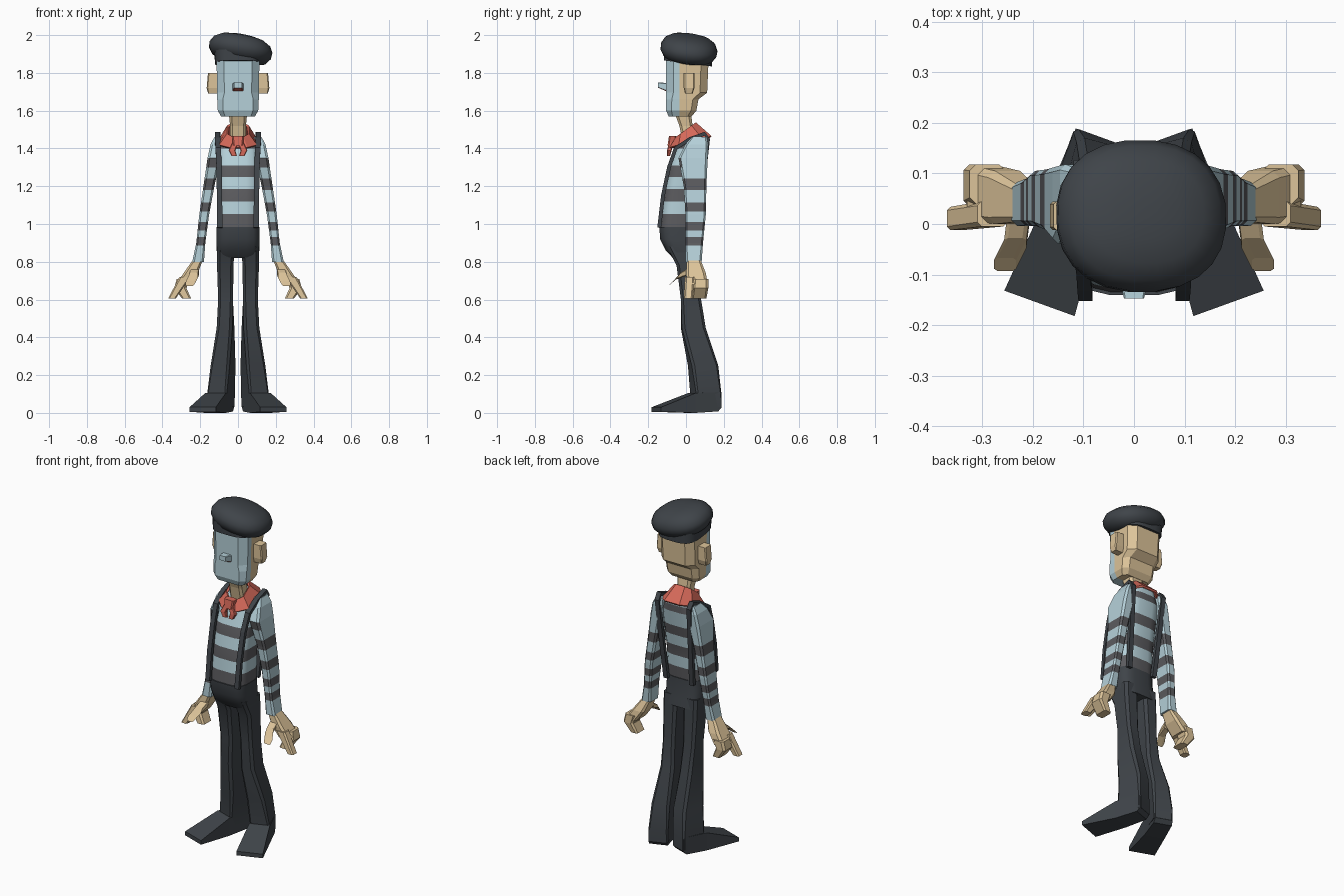
import bpy, bmesh, math
from mathutils import Vector, Matrix

cube = bpy.data.objects.get("Cube")
if cube:
    bpy.data.objects.remove(cube, do_unlink=True)


def material(name, rgb):
    m = bpy.data.materials.new(name)
    m.use_nodes = True
    m.diffuse_color = (*rgb, 1)
    m.node_tree.nodes["Principled BSDF"].inputs["Base Color"].default_value = (*rgb, 1)
    return m


CLOTH = material("charcoal cloth", (0.05, 0.058, 0.067))
STRIPE = material("grey stripe", (0.105, 0.105, 0.113))
PALE = material("pale blue", (0.46, 0.63, 0.69))
SKIN = material("skin", (0.72, 0.55, 0.32))
RED = material("scarf red", (0.66, 0.14, 0.10))


def ring(c, hx, hy, cut=0.35, tilt=0, turn=0, sides=0):
    """Chamfered box section, or a rounded one when sides is given."""
    if sides:
        pts = []
        for i in range(sides):
            a = math.tau * (i + 0.5) / sides
            ca, sa = math.cos(a), math.sin(a)
            pts.append((math.copysign(abs(ca) ** cut, ca) * hx,
                        math.copysign(abs(sa) ** cut, sa) * hy))
    else:
        k = min(hx, hy) * cut
        pts = [(hx, k - hy), (hx, hy - k), (hx - k, hy), (k - hx, hy),
               (-hx, hy - k), (-hx, k - hy), (k - hx, -hy), (hx - k, -hy)]
    rot = Matrix.Rotation(math.radians(turn), 3, 'Z') @ Matrix.Rotation(math.radians(tilt), 3, 'X')
    return [Vector(c) + rot @ Vector((x, y, 0)) for x, y in pts]


def loft(name, rings, mats, side=1, caps=True, smooth=0, cuts=(), rule=None, thick=0):
    """Skin a stack of rings; side=-1 builds the mirrored copy."""
    bm = bmesh.new()
    rows = [[bm.verts.new((p.x * side, p.y, p.z)) for p in r] for r in rings]
    n = len(rows[0])
    for a, b in zip(rows, rows[1:]):
        for i in range(n):
            bm.faces.new((a[i], a[(i + 1) % n], b[(i + 1) % n], b[i]))
    if caps:
        bm.faces.new(rows[0])
        bm.faces.new(rows[-1])
    bmesh.ops.remove_doubles(bm, verts=bm.verts, dist=0.0002)
    for co, no in cuts:
        bmesh.ops.bisect_plane(bm, geom=bm.verts[:] + bm.edges[:] + bm.faces[:],
                               plane_co=co, plane_no=no)
    bmesh.ops.recalc_face_normals(bm, faces=bm.faces)
    bm.normal_update()
    if rule:
        for f in bm.faces:
            f.material_index = rule(f.calc_center_median(), f.normal)
    me = bpy.data.meshes.new(name)
    bm.to_mesh(me)
    bm.free()
    for m in mats:
        me.materials.append(m)
    ob = bpy.data.objects.new(name, me)
    bpy.context.collection.objects.link(ob)
    if thick:
        ob.modifiers.new("thickness", 'SOLIDIFY').thickness = thick
    if smooth:
        bpy.ops.object.select_all(action='DESELECT')
        ob.select_set(True)
        bpy.context.view_layer.objects.active = ob
        bpy.ops.object.shade_smooth_by_angle(angle=math.radians(smooth))
    return ob


def span(z, hx, front, back, **kw):
    """Section centred on x, given by its front and back."""
    return ring((0, (front + back) / 2, z), hx, (back - front) / 2, **kw)


def level(z, x, hx, front, back, **kw):
    return ring((x, (front + back) / 2, z), hx, (back - front) / 2, **kw)


def bands(ranges):
    cuts = [((0, 0, z), (0, 0, 1)) for r in ranges for z in r]
    return cuts, lambda c, n: int(any(lo < c.z < hi for lo, hi in ranges))


# Striped torso
cuts, rule = bands([(0.9, 1.053), (1.12, 1.185), (1.25, 1.31), (1.40, 1.44)])
soft = dict(sides=16, cut=0.55)
loft("striped_shirt", [span(0.97, 0.112, -0.137, 0.055, **soft), span(1.15, 0.108, -0.118, 0.068, **soft),
                       span(1.3, 0.108, -0.088, 0.092, **soft), span(1.4, 0.105, -0.05, 0.108, **soft),
                       span(1.47, 0.07, 0.0, 0.108, **soft)], [PALE, STRIPE], smooth=35, cuts=cuts, rule=rule)

# Trouser seat
loft("trouser_seat", [span(0.82, 0.108, -0.07, 0.075, **soft), span(0.86, 0.114, -0.108, 0.07, **soft),
                      span(0.92, 0.115, -0.138, 0.062, **soft), span(0.985, 0.114, -0.142, 0.06, **soft)],
     [CLOTH], smooth=40)

# Head with a painted face
loft("head", [span(1.57, 0.09, -0.092, 0.03), span(1.6, 0.107, -0.105, 0.055), span(1.66, 0.11, -0.105, 0.066),
              span(1.695, 0.11, -0.105, 0.112), span(1.88, 0.114, -0.105, 0.12)], [SKIN, PALE],
     cuts=[((0, -0.035, 0), (0, 1, 0))], rule=lambda c, n: int(c.y < -0.035))
loft("neck", [ring((0, 0.025, 1.42), 0.045, 0.04), ring((0, 0.0, 1.52), 0.042, 0.035),
              ring((0, -0.02, 1.6), 0.05, 0.045)], [SKIN])
loft("nose", [ring((0, -0.1, 1.724), 0.03, 0.023, tilt=90, cut=0.2),
              ring((0, -0.147, 1.735), 0.02, 0.014, tilt=90, cut=0.2)],
     [PALE, RED], rule=lambda c, n: int(n.z < -0.4))

# Beret: slanted crown on a band
crown = [(0.10, -0.055), (0.145, -0.04), (0.168, -0.008), (0.17, 0.02), (0.152, 0.052),
         (0.115, 0.073), (0.065, 0.084), (0.02, 0.087)]
slant = Matrix.Rotation(math.radians(11), 3, 'Y') @ Matrix.Rotation(math.radians(-8), 3, 'X')
middle = Vector((0.012, 0.014, 1.915))
loft("beret_crown", [[middle + slant @ p for p in ring((0, 0, z), r, r * 0.89, sides=24, cut=0.88)]
                     for r, z in crown], [CLOTH], smooth=60)
loft("beret_band", [ring((0, 0.01, 1.85), 0.122, 0.128, tilt=-7, sides=24, cut=0.6),
                    ring((0, 0.01, 1.91), 0.126, 0.13, tilt=-7, sides=24, cut=0.6)], [CLOTH], smooth=40)

# Scarf
loft("scarf_collar", [ring((0, 0.0, 1.5), 0.058, 0.065, tilt=36, cut=0.5),
                      ring((0, 0.024, 1.436), 0.1, 0.115, tilt=15, cut=0.5)], [RED], caps=False, thick=0.012)
loft("scarf_knot", [ring((0, -0.078, 1.415), 0.026, 0.02), ring((0, -0.07, 1.465), 0.032, 0.02)], [RED])

# Striped arm bands, with one extra band on the front faces
cuts, plain = bands([(0.885, 0.93), (0.965, 1.01), (1.065, 1.115), (1.18, 1.24)])
extra, chest = bands([(1.3, 1.35)])


def sleeve_rule(c, n):
    return plain(c, n) or (chest(c, n) if n.y < -0.5 else 0)


strap = [(0.096, -0.142, 0.98), (0.098, -0.122, 1.15), (0.1, -0.09, 1.3), (0.105, -0.055, 1.4),
         (0.108, 0.02, 1.45), (0.108, 0.1, 1.478), (0.105, 0.117, 1.45), (0.1, 0.1, 1.3), (0.085, 0.062, 0.97)]

for side, label in ((1, "left"), (-1, "right")):
    # Trouser leg, flaring and turning outward
    loft(label + "_trouser_leg", [
        level(0.88, 0.066, 0.045, -0.10, 0.065), level(0.78, 0.067, 0.044, -0.05, 0.07),
        level(0.6, 0.066, 0.039, -0.027, 0.08), level(0.45, 0.066, 0.042, -0.025, 0.102, turn=6),
        level(0.25, 0.079, 0.052, 0.018, 0.163, turn=15, cut=0.25),
        ring((0.09, 0.105, 0.1), 0.055, 0.071, turn=20, cut=0.15),
        ring((0.09, 0.106, 0.03), 0.054, 0.07, turn=20, cut=0.15)], [CLOTH], side, smooth=35)

    # Shoe, lofted from heel to toe
    axis, across = Vector((0.34, -0.94, 0)), Vector((0.94, 0.34, 0))
    shoe = []
    for t, w, low, high in ((0, 0.05, 0.03, 0.1), (0.02, 0.052, 0.008, 0.11),
                            (0.15, 0.058, 0, 0.105), (0.35, 0.074, 0.006, 0.03)):
        base = Vector((0.068, 0.172, 0)) + axis * t
        shoe.append([base + across * u * w + Vector((0, 0, z))
                     for u, z in ((-1, low), (1, low), (1, high), (-1, high))])
    loft(label + "_shoe", shoe, [CLOTH], side)

    # Sleeve
    loft(label + "_sleeve", [
        level(1.46, 0.103, 0.022, 0.03, 0.11), level(1.42, 0.114, 0.032, -0.005, 0.118),
        level(1.35, 0.127, 0.034, -0.04, 0.115), level(1.2, 0.154, 0.029, -0.012, 0.108),
        level(1.05, 0.179, 0.026, -0.003, 0.105), level(0.9, 0.197, 0.024, -0.002, 0.09),
        level(0.8, 0.211, 0.031, -0.004, 0.083)], [PALE, STRIPE], side, cuts=cuts + extra, rule=sleeve_rule)

    # Hand
    loft(label + "_palm", [level(0.815, 0.21, 0.025, 0.005, 0.075), level(0.74, 0.25, 0.038, 0, 0.105),
                           level(0.68, 0.292, 0.038, 0.005, 0.115)], [SKIN], side)
    loft(label + "_curled_fingers", [level(0.71, 0.29, 0.035, 0.04, 0.118), level(0.66, 0.305, 0.032, 0.035, 0.118),
                                     level(0.605, 0.272, 0.024, 0.03, 0.108)], [SKIN], side, )
    loft(label + "_pointing_finger", [level(0.72, 0.28, 0.03, -0.005, 0.045),
                                      level(0.605, 0.35, 0.02, -0.012, 0.034)], [SKIN], side)
    loft(label + "_thumb", [ring((0.228, 0.015, 0.75), 0.022, 0.026, tilt=65),
                            ring((0.235, -0.04, 0.725), 0.022, 0.022, tilt=55),
                            ring((0.255, -0.08, 0.685), 0.022, 0.018, tilt=45)], [SKIN], side)

    # Ear
    loft(label + "_ear", [level(1.69, 0.13, 0.028, -0.005, 0.035, cut=0.2), level(1.72, 0.132, 0.034, -0.012, 0.045, cut=0.2),
                          level(1.8, 0.13, 0.029, -0.012, 0.045, cut=0.2)], [SKIN], side)

    # Suspender strap following the chest, shoulder and back
    rings = []
    for i, p in enumerate(strap):
        a, b = strap[max(i - 1, 0)], strap[min(i + 1, len(strap) - 1)]
        rings.append(ring(p, 0.014, 0.01, cut=0, tilt=math.degrees(math.atan2(a[1] - b[1], b[2] - a[2]))))
    loft(label + "_suspender", rings, [CLOTH], side)

    # Scarf tail
    loft(label + "_scarf_tail", [ring((0.012, -0.078, 1.435), 0.015, 0.012),
                                 ring((0.032, -0.088, 1.39), 0.018, 0.012),
                                 ring((0.02, -0.092, 1.36), 0.014, 0.008)], [RED], side)
